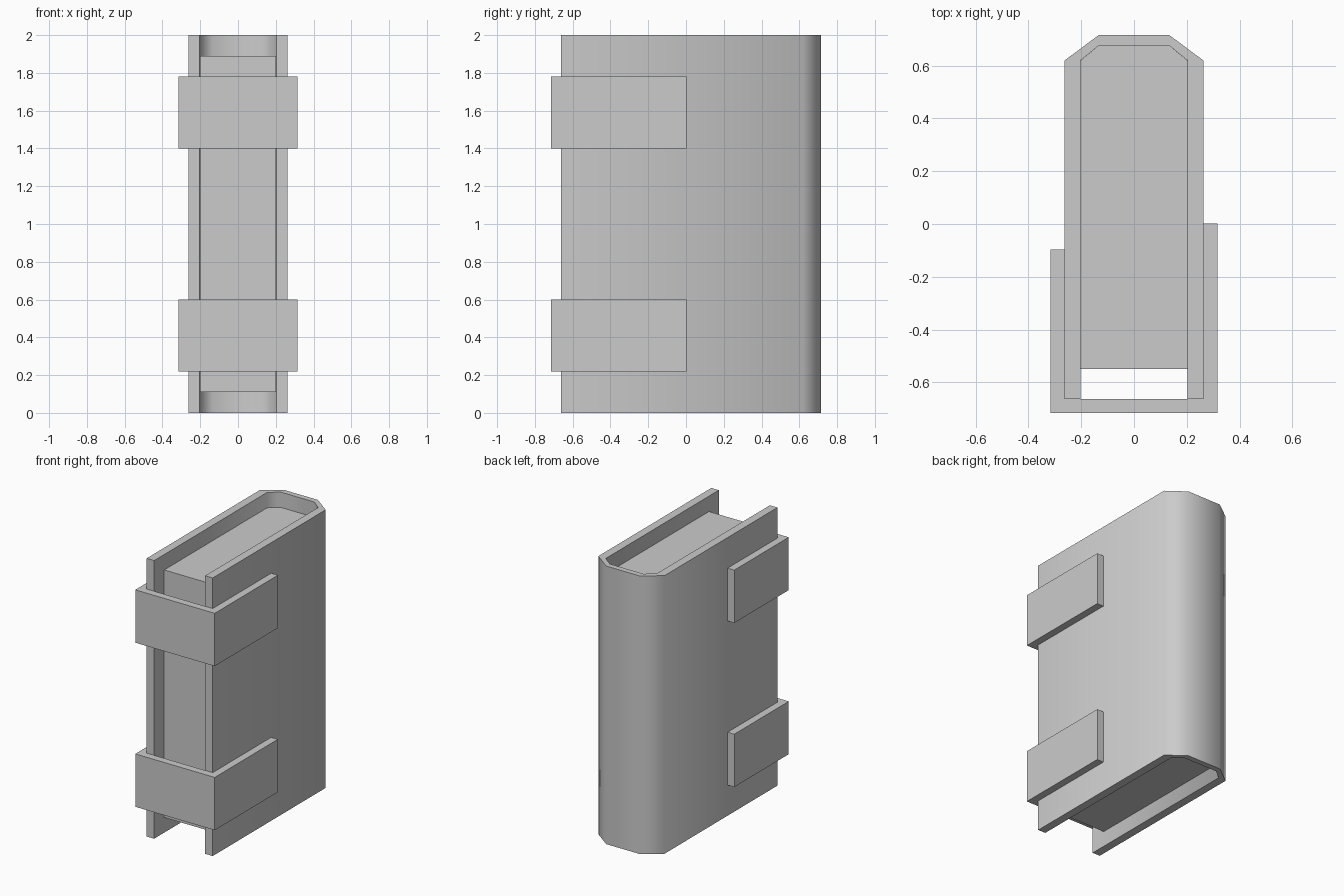
import bpy
import bmesh
import math

cube = bpy.data.objects.get("Cube")
if cube:
    bpy.data.objects.remove(cube, do_unlink=True)

grey = bpy.data.materials.new("plain_grey")
grey.use_nodes = True
colour = (0.6, 0.6, 0.6, 1)
grey.diffuse_color = colour
grey.node_tree.nodes["Principled BSDF"].inputs["Base Color"].default_value = colour


def extrude_outline(name, outline, bottom, top, smooth_angle=0):
    """Raise a flat outline into a solid and soften its upright edges."""
    bm = bmesh.new()
    base = bm.faces.new([bm.verts.new((x, y, bottom)) for x, y in outline])
    raised = bmesh.ops.extrude_face_region(bm, geom=[base], use_keep_orig=True)
    verts = [v for v in raised["geom"] if isinstance(v, bmesh.types.BMVert)]
    bmesh.ops.translate(bm, verts=verts, vec=(0, 0, top - bottom))
    bmesh.ops.recalc_face_normals(bm, faces=bm.faces)
    for face in bm.faces:
        face.smooth = smooth_angle > 0
    for edge in bm.edges:
        edge.smooth = edge.calc_face_angle(math.pi) < math.radians(smooth_angle)
    mesh = bpy.data.meshes.new(name)
    bm.to_mesh(mesh)
    bm.free()
    mesh.materials.append(grey)
    obj = bpy.data.objects.new(name, mesh)
    bpy.context.collection.objects.link(obj)
    return obj


def mirrored(half):
    """Complete a right-hand half outline with its reflection."""
    return half + [(-x, y) for x, y in reversed(half)]


# Book cover: two boards joined by a chamfered spine, open at the front
outer = mirrored([(0.263, -0.663), (0.263, 0.62), (0.134, 0.716)])
inner = mirrored([(0.203, -0.663), (0.203, 0.62), (0.134, 0.676)])
extrude_outline("cover", outer + inner[::-1], 0, 2, 60)

# Page block, recessed at the front, top and bottom
pages = mirrored([(0.202, -0.55), (0.202, 0.62), (0.134, 0.676)])
extrude_outline("pages", pages, 0.11, 1.89)

# Two clasp straps wrapping round the front, longer on the left side
strap = [(-0.316, -0.097), (-0.316, -0.716), (0.316, -0.716), (0.316, 0.002),
         (0.263, 0.002), (0.263, -0.663), (-0.263, -0.663), (-0.263, -0.097)]
for name, bottom in (("lower_strap", 0.22), ("upper_strap", 1.4)):
    extrude_outline(name, strap, bottom, bottom + 0.38)
